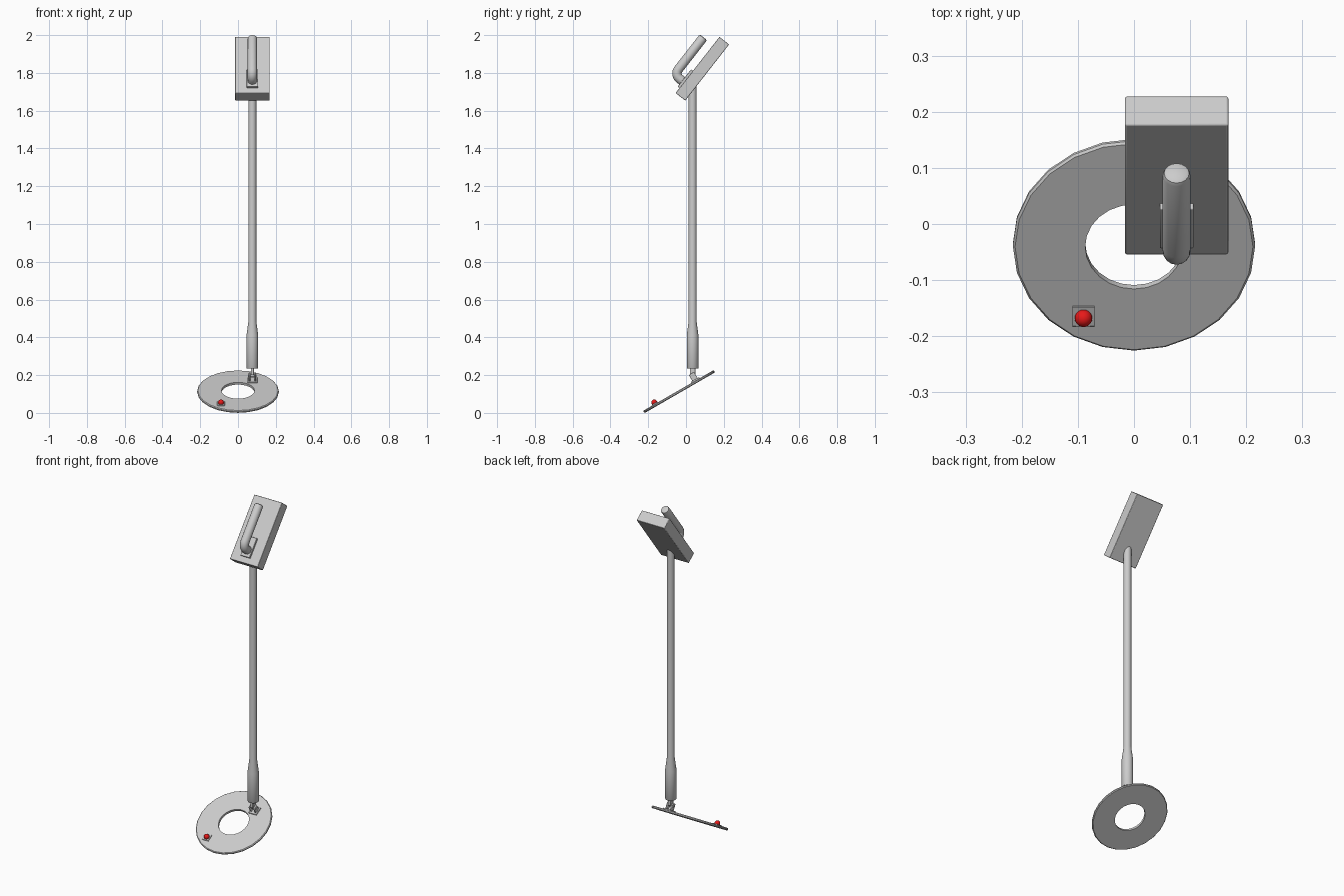
import bpy, bmesh, math
from mathutils import Matrix, Vector

if "Cube" in bpy.data.objects:
    bpy.data.objects.remove(bpy.data.objects["Cube"])

ROD_X, ROD_Y = 0.076, 0.035
COIL = Matrix.Translation((0, -0.037, 0.1125)) @ Matrix.Rotation(math.radians(30), 4, 'X')
# local y runs up the long side of the control box, local z points out of its front
BOX = Matrix.Translation((ROD_X, 0.0865, 1.822)) @ Matrix.Rotation(math.radians(52), 4, 'X')


def finish(name, bm, matrix, bevel=0.0):
    bmesh.ops.recalc_face_normals(bm, faces=bm.faces)
    mesh = bpy.data.meshes.new(name)
    bm.to_mesh(mesh)
    bm.free()
    ob = bpy.data.objects.new(name, mesh)
    bpy.context.collection.objects.link(ob)
    ob.matrix_world = matrix
    if bevel:
        mod = ob.modifiers.new("bevel", 'BEVEL')
        mod.width, mod.segments = bevel, 2
    bpy.ops.object.select_all(action='DESELECT')
    ob.select_set(True)
    bpy.context.view_layer.objects.active = ob
    bpy.ops.object.shade_smooth_by_angle(angle=math.radians(35))
    return ob


def box(name, size, loc, frame=Matrix(), bevel=0.002):
    bm = bmesh.new()
    bmesh.ops.create_cube(bm, size=1)
    bmesh.ops.scale(bm, vec=size, verts=bm.verts)
    return finish(name, bm, frame @ Matrix.Translation(loc), bevel)


def loft(bm, rings, closed=False):
    n = len(rings[0])
    pairs = list(zip(rings, rings[1:])) + ([(rings[-1], rings[0])] if closed else [])
    for a, b in pairs:
        for i in range(n):
            j = (i + 1) % n
            bm.faces.new((a[i], a[j], b[j], b[i]))
    if not closed:
        bm.faces.new(rings[0])
        bm.faces.new(rings[-1])


def lathe(name, profile, sides, matrix, closed=False):
    bm = bmesh.new()
    rings = [[bm.verts.new((r * math.cos(t), r * math.sin(t), z))
              for t in (2 * math.pi * i / sides for i in range(sides))]
             for r, z in profile]
    loft(bm, rings, closed)
    return finish(name, bm, matrix)


# search coil: flat ring with a bevelled rim
lathe("search_coil", [(0.087, -0.007), (0.212, -0.007), (0.216, -0.003),
                      (0.216, 0.003), (0.212, 0.007), (0.087, 0.007)], 24, COIL, closed=True)

# indicator lamp on its small square base
lamp = Vector((-0.09, -0.142, 0.007))
box("lamp_base", (0.04, 0.04, 0.008), lamp, COIL, 0.001)
bm = bmesh.new()
bmesh.ops.create_uvsphere(bm, u_segments=24, v_segments=12, radius=0.0155)
lamp_ob = finish("lamp", bm, COIL @ Matrix.Translation(lamp + Vector((0, 0, 0.009))))
red = bpy.data.materials.new("red")
red.diffuse_color = (0.8, 0.01, 0.01, 1)
red.use_nodes = True
red.node_tree.nodes["Principled BSDF"].inputs["Base Color"].default_value = red.diffuse_color
lamp_ob.data.materials.append(red)

# hinge between coil and shaft: base plate, two lugs, tongue and pin
box("hinge_base", (0.052, 0.05, 0.008), (ROD_X, 0.105, 0.009), COIL)
for side in (-1, 1):
    box("hinge_lug", (0.009, 0.032, 0.045), (ROD_X + side * 0.015, 0.105, 0.028), COIL, 0.004)
box("hinge_tongue", (0.016, 0.03, 0.045), (ROD_X, ROD_Y, 0.222))
lathe("hinge_pin", [(0.007, -0.023), (0.007, 0.023)], 12,
      COIL @ Matrix.Translation((ROD_X, 0.105, 0.036)) @ Matrix.Rotation(math.pi / 2, 4, 'Y'))

# shaft: thick lower sleeve tapering into the long rod
lathe("shaft", [(0.029, 0.235), (0.031, 0.238), (0.031, 0.41), (0.021, 0.485), (0.021, 1.77)],
      24, Matrix.Translation((ROD_X, ROD_Y, 0)))

# control box and handle mount
box("control_box", (0.184, 0.377, 0.065), (0, 0, 0), BOX, 0.003)
box("handle_mount", (0.06, 0.115, 0.014), (0, -0.097, 0.038), BOX)

# handle: tube rising from the mount and bending along the box
R, FOOT, HIGH, TIP, RAD = 0.035, -0.116, 0.098, 0.135, 0.0248
path = [(FOOT, 0.035, 0, RAD)]
for i in range(9):
    a = math.pi / 2 * i / 8
    path.append((FOOT + R - R * math.cos(a), HIGH - R + R * math.sin(a), a, RAD))
path += [(TIP - 0.01, HIGH, math.pi / 2, RAD), (TIP - 0.003, HIGH, math.pi / 2, RAD * 0.9),
         (TIP, HIGH, math.pi / 2, RAD * 0.7)]
bm = bmesh.new()
rings = []
for y, z, a, r in path:
    ring = []
    for i in range(16):
        t = 2 * math.pi * i / 16
        s = r * math.sin(t)
        ring.append(bm.verts.new((r * math.cos(t), y + s * math.cos(a), z - s * math.sin(a))))
    rings.append(ring)
loft(bm, rings)
finish("handle", bm, BOX)
